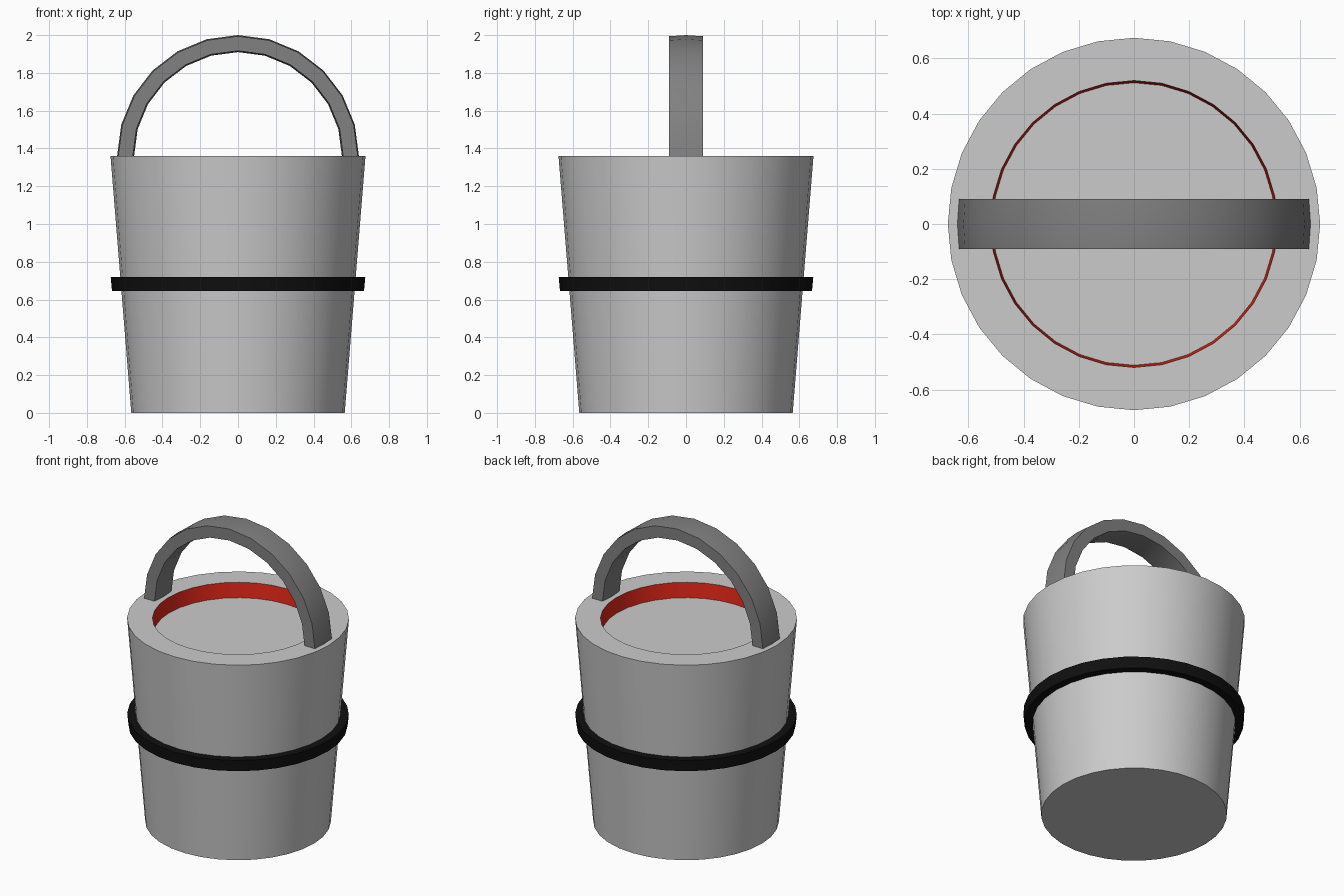
import bpy, bmesh
from math import sin, cos, pi, radians

if "Cube" in bpy.data.objects:
    bpy.data.objects.remove(bpy.data.objects["Cube"])

SIDES = 32


def material(name, rgb):
    m = bpy.data.materials.new(name)
    m.diffuse_color = (*rgb, 1)
    m.use_nodes = True
    m.node_tree.nodes["Principled BSDF"].inputs["Base Color"].default_value = m.diffuse_color
    return m


def finish(bm, name, mats, angle=40):
    bmesh.ops.recalc_face_normals(bm, faces=bm.faces[:])
    me = bpy.data.meshes.new(name)
    bm.to_mesh(me)
    bm.free()
    ob = bpy.data.objects.new(name, me)
    bpy.context.collection.objects.link(ob)
    for m in mats:
        me.materials.append(m)
    bpy.ops.object.select_all(action='DESELECT')
    bpy.context.view_layer.objects.active = ob
    ob.select_set(True)
    bpy.ops.object.shade_smooth_by_angle(angle=radians(angle))
    return ob


def bridge(bm, a, b, mat=0):
    n = len(a)
    for i in range(n):
        j = (i + 1) % n
        bm.faces.new((a[i], a[j], b[j], b[i])).material_index = mat


def circle(bm, r, z):
    return [bm.verts.new((r * cos(2 * pi * i / SIDES), r * sin(2 * pi * i / SIDES), z))
            for i in range(SIDES)]


grey = material("grey", (0.8, 0.8, 0.8))
red = material("red", (0.8, 0.02, 0.01))
black = material("black", (0.005, 0.005, 0.005))
dark = material("dark_grey", (0.22, 0.22, 0.22))

# Bucket body: tapered wall, flat rim, red inner wall and grey surface inside
bm = bmesh.new()
rings = [circle(bm, r, z) for r, z in
         ((0.565, 0), (0.675, 1.36), (0.52, 1.36), (0.512, 1.26))]
for k in range(3):
    bridge(bm, rings[k], rings[k + 1], 1 if k == 2 else 0)
bm.faces.new(rings[0])
bm.faces.new(rings[3])
finish(bm, "bucket_body", [grey, red])

# Black hoop around the middle, inner faces just inside the wall
bm = bmesh.new()
hoop = [circle(bm, r, z) for r, z in
        ((0.667, 0.645), (0.674, 0.72), (0.615, 0.72), (0.61, 0.645))]
for k in range(4):
    bridge(bm, hoop[k], hoop[(k + 1) % 4])
finish(bm, "hoop", [black])

# Handle: shallow six-sided strap swept along a half circle above the rim
bm = bmesh.new()
section = ((0.64, 0), (0.634, 0.09), (0.557, 0.09),
           (0.55, 0), (0.557, -0.09), (0.634, -0.09))
arch = []
for i in range(13):
    a = pi * i / 12
    arch.append([bm.verts.new((r * cos(a), y, 1.36 + r * sin(a))) for r, y in section])
for k in range(12):
    bridge(bm, arch[k], arch[k + 1])
bm.faces.new(arch[0])
bm.faces.new(arch[-1])
finish(bm, "handle", [dark])
